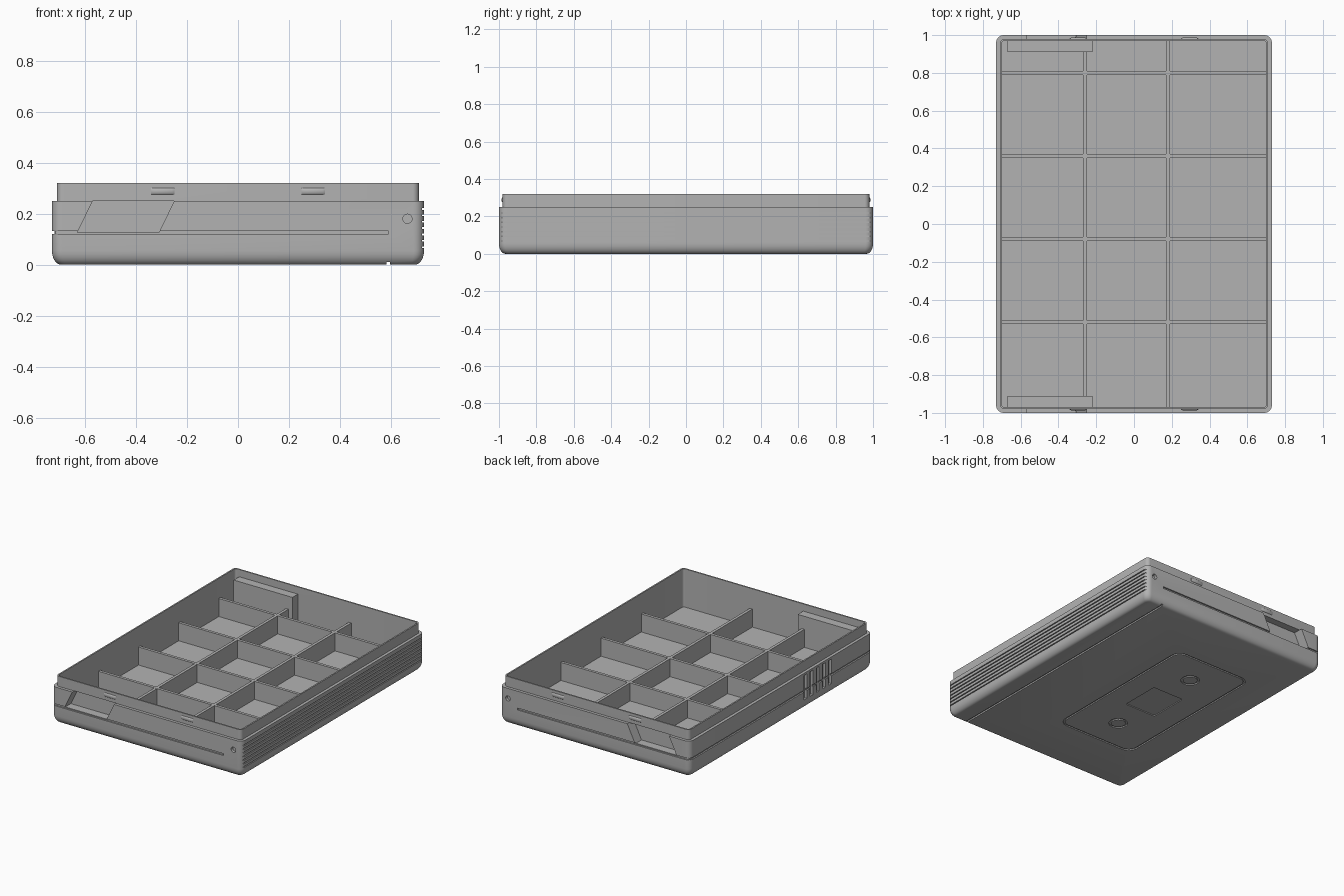
import bpy, bmesh, math

if "Cube" in bpy.data.objects:
    bpy.data.objects.remove(bpy.data.objects["Cube"])

grey = bpy.data.materials.new("plain_grey")
grey.diffuse_color = (0.45, 0.45, 0.45, 1)
grey.use_nodes = True
grey.node_tree.nodes["Principled BSDF"].inputs["Base Color"].default_value = grey.diffuse_color


def loop(hx, hy, r, z, cx=0, cy=0, seg=7):
    """Rounded rectangle outline at height z."""
    pts = []
    for sx, sy, start in ((1, 1, 0), (-1, 1, 90), (-1, -1, 180), (1, -1, 270)):
        for i in range(seg + 1):
            a = math.radians(start + 90 * i / seg)
            pts.append((cx + sx * (hx - r) + r * math.cos(a),
                        cy + sy * (hy - r) + r * math.sin(a), z))
    return pts


def loft(name, loops, ring=False):
    """Skin a stack of outlines; either capped or joined back into a ring."""
    bm = bmesh.new()
    rows = [[bm.verts.new(p) for p in l] for l in loops]
    n = len(rows[0])
    pairs = list(zip(rows, rows[1:])) + ([(rows[-1], rows[0])] if ring else [])
    for a, b in pairs:
        for i in range(n):
            j = (i + 1) % n
            bm.faces.new((a[i], a[j], b[j], b[i]))
    if not ring:
        bm.faces.new(rows[0])
        bm.faces.new(rows[-1])
    bmesh.ops.recalc_face_normals(bm, faces=bm.faces)
    me = bpy.data.meshes.new(name)
    bm.to_mesh(me)
    bm.free()
    ob = bpy.data.objects.new(name, me)
    bpy.context.collection.objects.link(ob)
    me.materials.append(grey)
    return ob


def box(name, x0, x1, y0, y1, z0, z1):
    return loft(name, [[(x0, y0, z), (x1, y0, z), (x1, y1, z), (x0, y1, z)]
                       for z in (z0, z1)])


def combine(target, tool, op='DIFFERENCE'):
    tool.hide_render = True
    mod = target.modifiers.new("cut", 'BOOLEAN')
    mod.operation, mod.solver, mod.object = op, 'EXACT', tool
    bpy.context.view_layer.objects.active = target
    bpy.ops.object.modifier_apply(modifier=mod.name)
    bpy.data.objects.remove(tool)


def smooth(ob):
    bpy.ops.object.select_all(action='DESELECT')
    ob.select_set(True)
    bpy.context.view_layer.objects.active = ob
    bpy.ops.object.shade_smooth_by_angle(angle=math.radians(30))


# Tray shell: rolled bottom edge, step, thin lip, hollow inside
shell = []
for i in range(7):
    a = math.radians(90 * i / 6)
    inset = 0.035 * (1 - math.sin(a))
    shell.append(loop(0.73 - inset, 1 - inset, 0.04 - inset * 0.5, 0.055 * (1 - math.cos(a))))
shell += [loop(0.73, 1, 0.04, 0.25), loop(0.71, 0.98, 0.025, 0.25),
          loop(0.71, 0.98, 0.025, 0.32), loop(0.70, 0.97, 0.015, 0.32),
          loop(0.70, 0.97, 0.015, 0.055)]
tray = loft("tray", shell)

for s in (-1, 1):
    # Housing inside the end wall, then the slanted finger pocket
    ya, yb = sorted((s * 0.91, s * 0.978))
    combine(tray, box("housing", -0.67, -0.22, ya, yb, 0.045, 0.27), 'UNION')
    combine(tray, loft("pocket", [[(-0.63, y, 0.127), (-0.31, y, 0.127),
                                   (-0.25, y, 0.2505), (-0.57, y, 0.2505)]
                                  for y in (s * 0.93, s * 1.05)]))
    # Long groove on the end wall
    ya, yb = sorted((s * 0.99, s * 1.05))
    combine(tray, box("end_groove", -0.75, 0.59, ya, yb, 0.12, 0.133))
    # Round pin hole
    hole = loft("pin_hole", [[(0.665 + 0.018 * math.cos(k * math.pi / 12), y,
                               0.18 + 0.018 * math.sin(k * math.pi / 12)) for k in range(24)]
                             for y in (s * 0.98, s * 1.05)])
    combine(tray, hole)

# Left side: long groove and five upright slots
combine(tray, box("left_groove", -0.78, -0.72, -1.05, 1.05, 0.12, 0.133))
for i in range(5):
    y = -0.55 + 0.067 * i
    combine(tray, box("slot", -0.78, -0.712, y, y + 0.032, 0.065, 0.235))

# Right side: stacked fine grooves, plus one under the tray
for i in range(7):
    z = 0.065 + 0.025 * i
    combine(tray, box("fine_groove", 0.722, 0.78, -0.985, 0.985, z, z + 0.007))
combine(tray, box("under_groove", 0.583, 0.597, -1.05, 1.05, -0.05, 0.01))

# Underside: framed panel, two rings and a small recess
PX = -0.17


def under_ring(hx, hy, r, w, cy=0):
    return loft("under_ring", [loop(hx, hy, r, -0.02, PX, cy), loop(hx, hy, r, 0.008, PX, cy),
                               loop(hx - w, hy - w, r - w, 0.008, PX, cy),
                               loop(hx - w, hy - w, r - w, -0.02, PX, cy)], ring=True)


combine(tray, under_ring(0.30, 0.60, 0.07, 0.013))
for y in (-0.36, 0.36):
    combine(tray, under_ring(0.0605, 0.0605, 0.06, 0.014, y))
combine(tray, loft("recess", [loop(0.12, 0.14, 0.012, z, PX) for z in (-0.02, 0.006)]))
smooth(tray)

# Compartment dividers
for i, y in enumerate((-0.52, -0.08, 0.36, 0.80)):
    box("cross_divider_%d" % i, -0.703, 0.703, y - 0.01, y + 0.01, 0.05, 0.18)
for i, x in enumerate((-0.26, 0.18)):
    ye = 0.915 if x < 0 else 0.973
    box("long_divider_%d" % i, x - 0.01, x + 0.01, -ye, ye, 0.05, 0.1798)

# Snap bumps on the lip
for s in (-1, 1):
    for x in (-0.295, 0.295):
        ridge = [[(xx, s * 0.978 + s * d * math.sin(k * math.pi / 8),
                   0.288 + 0.014 * math.cos(k * math.pi / 8)) for k in range(9)]
                 for xx, d in ((x - 0.046, 0.004), (x - 0.036, 0.009),
                               (x + 0.036, 0.009), (x + 0.046, 0.004))]
        smooth(loft("snap_bump", ridge))
